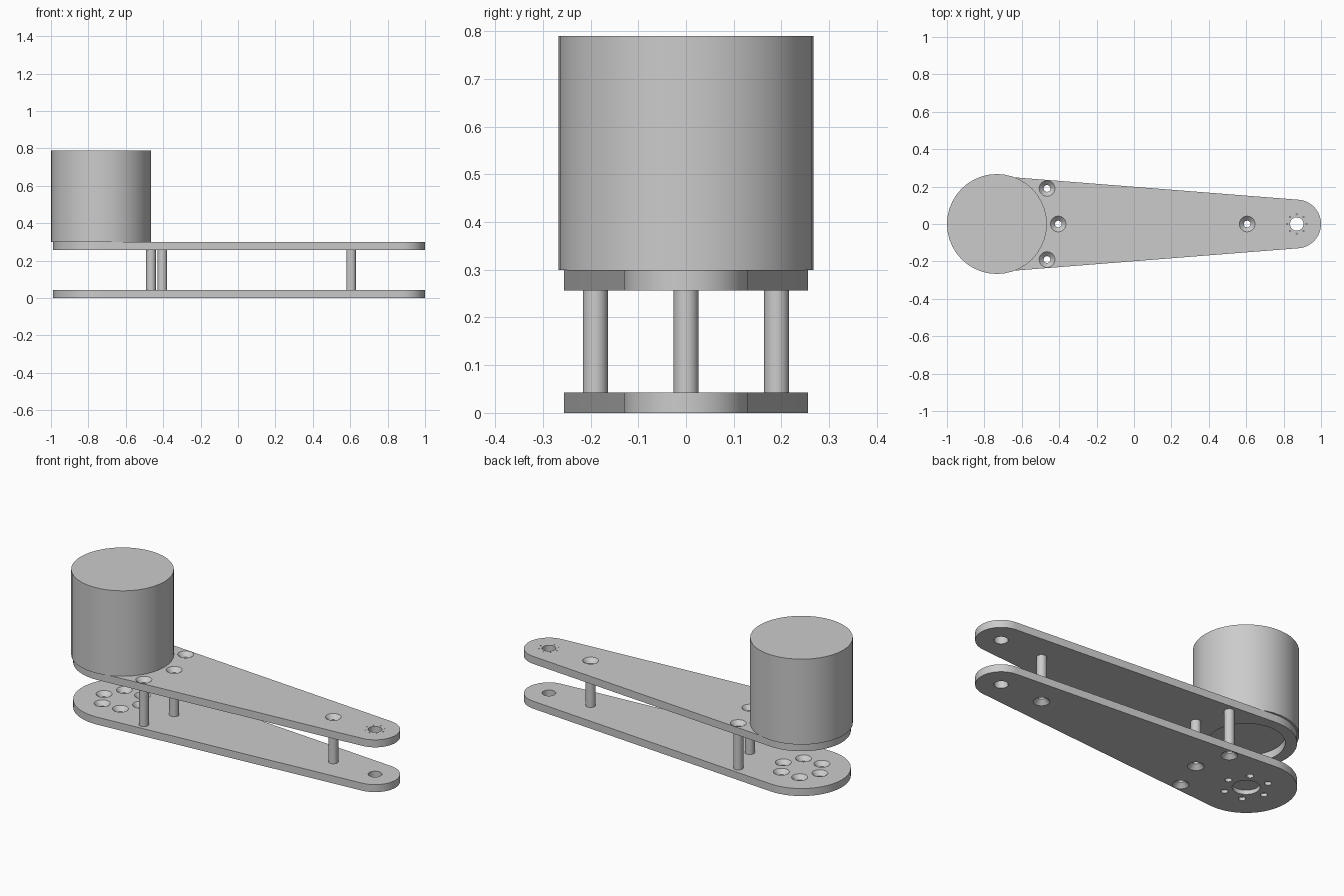
import bpy, bmesh
from math import sin, cos, pi, asin

cube = bpy.data.objects.get("Cube")
if cube:
    bpy.data.objects.remove(cube, do_unlink=True)

grey = bpy.data.materials.new("grey metal")
grey.use_nodes = True
COLOUR = (0.6, 0.6, 0.6, 1)
grey.diffuse_color = COLOUR
grey.node_tree.nodes["Principled BSDF"].inputs["Base Color"].default_value = COLOUR

BIG_X, BIG_R = -0.734, 0.256      # motor end of the arm
TIP_X, TIP_R = 0.87, 0.13         # narrow end of the arm
T, TOP_Z, TOP_END = 0.043, 0.257, 0.30
BORE, SINK = 0.018, 0.042
POSTS = {"rear_post": (-0.465, 0.19), "front_post": (-0.465, -0.19),
         "middle_post": (-0.405, 0), "tip_post": (0.605, 0)}


def finish(name, bm):
    bmesh.ops.recalc_face_normals(bm, faces=bm.faces)
    mesh = bpy.data.meshes.new(name)
    bm.to_mesh(mesh)
    bm.free()
    mesh.materials.append(grey)
    obj = bpy.data.objects.new(name, mesh)
    bpy.context.collection.objects.link(obj)
    return obj


def smooth(obj):
    bpy.ops.object.select_all(action='DESELECT')
    obj.select_set(True)
    bpy.context.view_layer.objects.active = obj
    bpy.ops.object.shade_smooth_by_angle(angle=pi / 6)


def lathe(bm, x, y, profile, n=32, closed=False):
    """Revolve (radius, z) points; cap the ends, or close the loop for a tube."""
    rings = [[bm.verts.new((x + r * cos(2 * pi * i / n), y + r * sin(2 * pi * i / n), z))
              for i in range(n)] for r, z in profile]
    pairs = list(zip(rings, rings[1:]))
    if closed:
        pairs.append((rings[-1], rings[0]))
    else:
        bm.faces.new(rings[0])
        bm.faces.new(rings[-1])
    for a, b in pairs:
        for i in range(n):
            j = (i + 1) % n
            bm.faces.new((a[i], a[j], b[j], b[i]))


def ring(x, radius, count):
    return [(x + radius * cos(2 * pi * i / count), radius * sin(2 * pi * i / count))
            for i in range(count)]


def countersunk(bm, x, y, surface, inward):
    """Screw hole: a cone at the surface that narrows to a straight bore."""
    depths = ((SINK, -0.01), (SINK, 0), (BORE, 0.024), (BORE, T + 0.01))
    lathe(bm, x, y, [(r, surface + inward * d) for r, d in depths])


def hole(bm, x, y, r, z0, z1, n=32):
    lathe(bm, x, y, [(r, z0), (r, z1)], n)


def plate(name, z, cutter_bm):
    # Tapered outline with a round at each end
    tilt = asin((BIG_R - TIP_R) / (TIP_X - BIG_X))
    a, n = pi / 2 - tilt, 32
    outline = [(TIP_X + TIP_R * cos(-a + 2 * a * i / n), TIP_R * sin(-a + 2 * a * i / n))
               for i in range(n + 1)]
    sweep = 2 * pi - 2 * a
    outline += [(BIG_X + BIG_R * cos(a + sweep * i / n), BIG_R * sin(a + sweep * i / n))
                for i in range(n + 1)]
    bm = bmesh.new()
    face = bm.faces.new([bm.verts.new((x, y, z)) for x, y in outline])
    new = bmesh.ops.extrude_face_region(bm, geom=[face])["geom"]
    bmesh.ops.translate(bm, vec=(0, 0, T),
                        verts=[v for v in new if isinstance(v, bmesh.types.BMVert)])
    obj = finish(name, bm)
    # Cut the holes
    cutter = finish(name + "_cutter", cutter_bm)
    mod = obj.modifiers.new("holes", 'BOOLEAN')
    mod.operation, mod.solver, mod.object = 'DIFFERENCE', 'EXACT', cutter
    bpy.context.view_layer.objects.active = obj
    bpy.ops.object.modifier_apply(modifier=mod.name)
    bpy.data.objects.remove(cutter, do_unlink=True)
    smooth(obj)


# Bottom plate: six screw holes around a blind recess, post holes, pivot hole
cut = bmesh.new()
for x, y in ring(BIG_X, 0.116, 6):
    countersunk(cut, x, y, T, -1)
for x, y in POSTS.values():
    countersunk(cut, x, y, 0, 1)
hole(cut, BIG_X, 0, 0.07, -0.01, 0.024)
hole(cut, TIP_X, 0, 0.036, -0.01, T + 0.01)
plate("bottom_plate", 0, cut)

# Top plate: motor opening, post holes, pivot hole with a ring of pin holes
cut = bmesh.new()
hole(cut, BIG_X, 0, 0.196, TOP_Z - 0.01, TOP_END + 0.01, 48)
for x, y in POSTS.values():
    countersunk(cut, x, y, TOP_END, -1)
hole(cut, TIP_X, 0, 0.036, TOP_Z - 0.01, TOP_END + 0.01)
for x, y in ring(TIP_X, 0.052, 8):
    hole(cut, x, y, 0.003, TOP_END - 0.01, TOP_END + 0.01, 8)
plate("top_plate", TOP_Z, cut)

# Hollow posts between the plates
for name, (x, y) in POSTS.items():
    bm = bmesh.new()
    lathe(bm, x, y, [(0.026, T), (0.026, TOP_Z), (BORE, TOP_Z), (BORE, T)], closed=True)
    smooth(finish(name, bm))

# Motor body
bm = bmesh.new()
lathe(bm, -0.733, 0, [(0.267, TOP_END), (0.267, 0.79)], 40)
smooth(finish("motor", bm))
